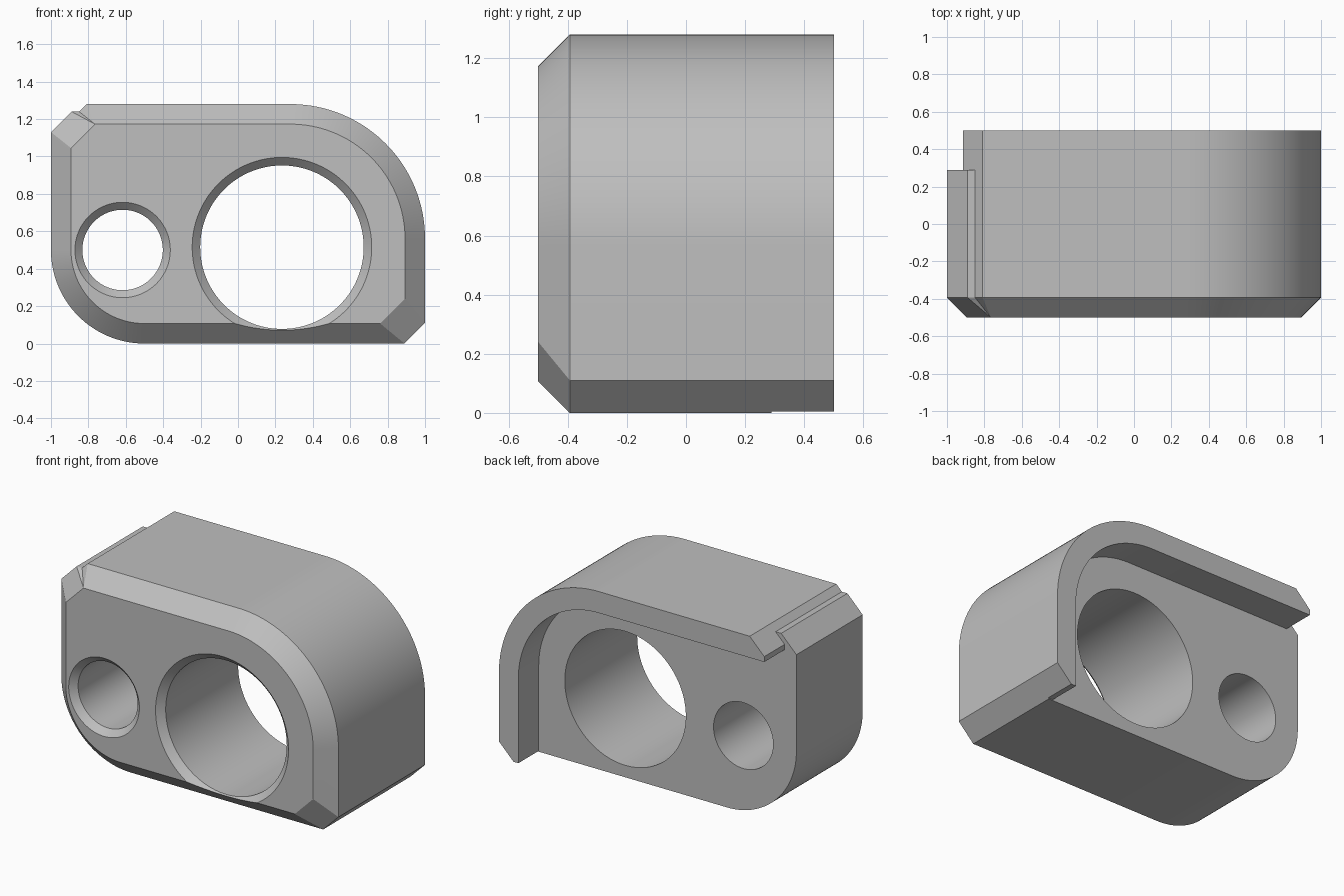
import bpy, bmesh
from math import sin, cos, radians

cube = bpy.data.objects.get("Cube")
if cube:
    bpy.data.objects.remove(cube)

FRONT, SHOULDER, BODY_BACK, LIP_BACK = -0.5, -0.393, 0.29, 0.5

grey = bpy.data.materials.new("plain grey")
grey.use_nodes = True
grey.diffuse_color = (0.52, 0.52, 0.52, 1)
grey.node_tree.nodes["Principled BSDF"].inputs["Base Color"].default_value = grey.diffuse_color


def arc(cx, cz, r, start, end, steps=40):
    angles = [radians(start + (end - start) * i / steps) for i in range(steps + 1)]
    return [(cx + r * cos(a), cz + r * sin(a)) for a in angles]


def loft(name, rings):
    """Solid through matching (y, outline) rings, capped at both ends."""
    bm = bmesh.new()
    loops = [[bm.verts.new((x, y, z)) for x, z in pts] for y, pts in rings]
    for a, b in zip(loops, loops[1:]):
        for i in range(len(a)):
            j = (i + 1) % len(a)
            bm.faces.new((a[i], a[j], b[j], b[i]))
    bm.faces.new(loops[0])
    bm.faces.new(loops[-1][::-1])
    bmesh.ops.remove_doubles(bm, verts=bm.verts, dist=0.0001)
    bmesh.ops.recalc_face_normals(bm, faces=bm.faces)
    mesh = bpy.data.meshes.new(name)
    bm.to_mesh(mesh)
    bm.free()
    obj = bpy.data.objects.new(name, mesh)
    bpy.context.collection.objects.link(obj)
    mesh.materials.append(grey)
    return obj


def activate(obj):
    bpy.ops.object.select_all(action="DESELECT")
    obj.select_set(True)
    bpy.context.view_layer.objects.active = obj


def bore(obj, x, z, r, flare):
    """Cut a through hole with a countersunk front edge."""
    rings = [(y, arc(x, z, rad, 0, 357.5, 143)) for y, rad in
             ((FRONT - 0.1, r + flare + 0.1), (FRONT + flare, r), (LIP_BACK + 0.1, r))]
    cutter = loft("hole_cutter", rings)
    cutter.hide_render = True
    mod = obj.modifiers.new("hole", "BOOLEAN")
    mod.operation = "DIFFERENCE"
    mod.solver = "EXACT"
    mod.object = cutter
    activate(obj)
    bpy.ops.object.modifier_apply(modifier=mod.name)
    bpy.data.objects.remove(cutter)


# Body: notched outline tapering to a smaller front face
outer = (arc(-0.5, 0.5, 0.5, 180, 270) + [(0.89, 0), (1, 0.11)]
         + arc(0.28, 0.56, 0.72, 0, 90)
         + [(-0.81, 1.28), (-0.85, 1.24), (-0.89, 1.24), (-1, 1.13)])
inner = (arc(-0.5, 0.5, 0.393, 180, 270) + [(0.76, 0.107), (0.893, 0.24)]
         + arc(0.28, 0.56, 0.613, 0, 90)
         + [(-0.765, 1.173)] * 3 + [(-0.893, 1.045)])
body = loft("body", [(FRONT, inner), (SHOULDER, outer), (BODY_BACK, outer)])

# Two countersunk holes
bore(body, 0.235, 0.515, 0.437, 0.043)
bore(body, -0.617, 0.5, 0.215, 0.04)

# Back lip wrapping the top and one side
lip_outline = ([(0.86, 0.005), (0.895, 0.005), (1, 0.11)]
               + arc(0.28, 0.56, 0.72, 0, 90)
               + [(-0.81, 1.28), (-0.915, 1.175), (-0.915, 1.14)]
               + arc(0.28, 0.56, 0.58, 90, 0))
lip = loft("back_lip", [(BODY_BACK, lip_outline), (LIP_BACK, lip_outline)])

for part in (body, lip):
    activate(part)
    bpy.ops.object.shade_smooth_by_angle(angle=radians(25))
